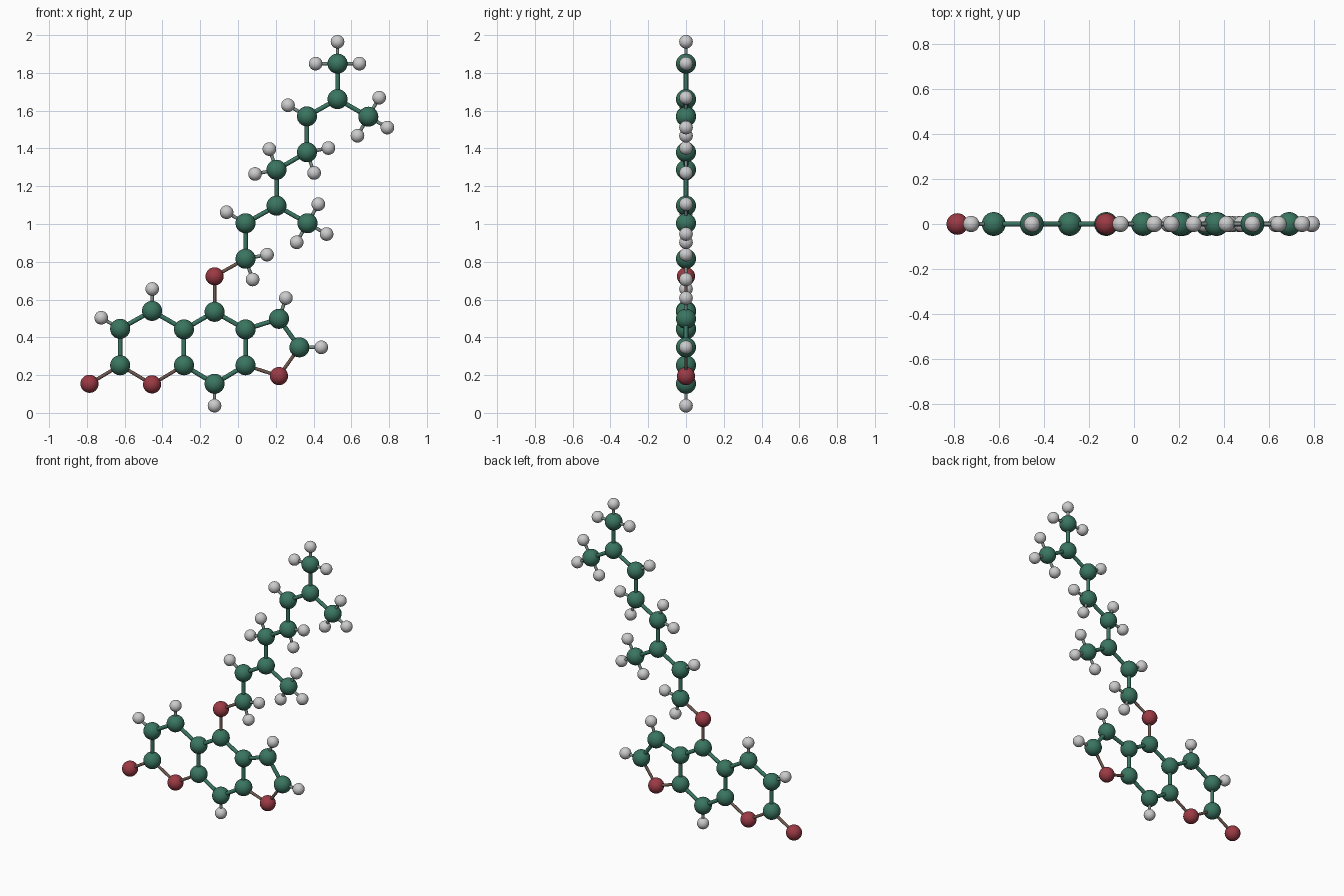
import bpy
from math import radians
from mathutils import Vector, Matrix

if "Cube" in bpy.data.objects:
    bpy.data.objects.remove(bpy.data.objects["Cube"])

RADIUS = {"C": 0.053, "O": 0.048, "H": 0.036}
LABEL = {"C": "carbon", "O": "oxygen", "H": "hydrogen"}
H_BOND = 0.116
H_SPREAD = {1: [0], 2: [-41, 41], 3: [-90, 0, 90]}


def material(name, rgb):
    m = bpy.data.materials.new(name)
    m.diffuse_color = (*rgb, 1)
    m.use_nodes = True
    m.node_tree.nodes["Principled BSDF"].inputs["Base Color"].default_value = m.diffuse_color
    return m


GREEN = material("green", (0.042, 0.178, 0.117))
RED = material("red", (0.33, 0.042, 0.058))
BROWN = material("brown", (0.16, 0.10, 0.08))
GREY_GREEN = material("grey_green", (0.2, 0.27, 0.24))
ATOM_MAT = {"C": GREEN, "O": RED, "H": None}


def finish(name, mat):
    ob = bpy.context.object
    ob.name = name
    if mat:
        ob.data.materials.append(mat)
    bpy.ops.object.shade_smooth_by_angle()


def ball(kind, p):
    bpy.ops.mesh.primitive_uv_sphere_add(segments=32, ring_count=16, radius=RADIUS[kind],
                                         location=(p.x, 0, p.y))
    finish(LABEL[kind] + "_atom", ATOM_MAT[kind])


def stick(a, b, radius, mat, name):
    d = Vector((b.x - a.x, 0, b.y - a.y))
    mid = (a + b) / 2
    bpy.ops.mesh.primitive_cylinder_add(vertices=16, radius=radius, depth=d.length,
                                        location=(mid.x, 0, mid.y),
                                        rotation=d.to_track_quat('Z', 'Y').to_euler())
    finish(name, mat)


# Heavy atoms: element, x, z, attached hydrogens
rings = [
    ("O", -0.786, 0.154, 0), ("C", -0.624, 0.252, 0), ("O", -0.455, 0.151, 0),
    ("C", -0.286, 0.252, 0), ("C", -0.286, 0.442, 0), ("C", -0.455, 0.540, 1),
    ("C", -0.624, 0.445, 1), ("C", -0.124, 0.154, 1), ("C", 0.040, 0.252, 0),
    ("C", 0.040, 0.442, 0), ("C", -0.124, 0.535, 0), ("O", 0.217, 0.195, 0),
    ("C", 0.325, 0.347, 1), ("C", 0.217, 0.498, 1),
]
tail = [
    ("O", -0.124, 0.723, 0), ("C", 0.040, 0.816, 2), ("C", 0.040, 1.004, 1),
    ("C", 0.204, 1.097, 0), ("C", 0.368, 1.004, 3), ("C", 0.204, 1.287, 2),
    ("C", 0.365, 1.380, 2), ("C", 0.365, 1.570, 1), ("C", 0.527, 1.661, 0),
    ("C", 0.527, 1.849, 3), ("C", 0.690, 1.568, 3),
]
atoms = rings + tail
pos = [Vector((x, z)) for _, x, z, _ in atoms]

# Bonds as walks along the atoms: rings, then side chain and branches
walks = [[0, 1, 2, 3, 4, 5, 6, 1], [3, 7, 8, 9, 10, 4], [8, 11, 12, 13, 9],
         [10, 14, 15, 16, 17, 19, 20, 21, 22, 23], [17, 18], [22, 24]]
neighbours = {i: [] for i in range(len(atoms))}
for walk in walks:
    for a, b in zip(walk, walk[1:]):
        neighbours[a].append(b)
        neighbours[b].append(a)
        if "O" in (atoms[a][0], atoms[b][0]):
            stick(pos[a], pos[b], 0.009, BROWN, "carbon_oxygen_bond")
        else:
            stick(pos[a], pos[b], 0.012, GREEN, "carbon_bond")

# Atoms, with hydrogens fanned out on the side away from the neighbours
for i, (kind, _, _, count) in enumerate(atoms):
    ball(kind, pos[i])
    if count:
        out = -sum(((pos[n] - pos[i]).normalized() for n in neighbours[i]), Vector((0, 0)))
        out.normalize()
        for angle in H_SPREAD[count]:
            p = pos[i] + Matrix.Rotation(radians(angle), 2) @ out * H_BOND
            stick(pos[i], p, 0.009, GREY_GREEN, "hydrogen_bond")
            ball("H", p)
